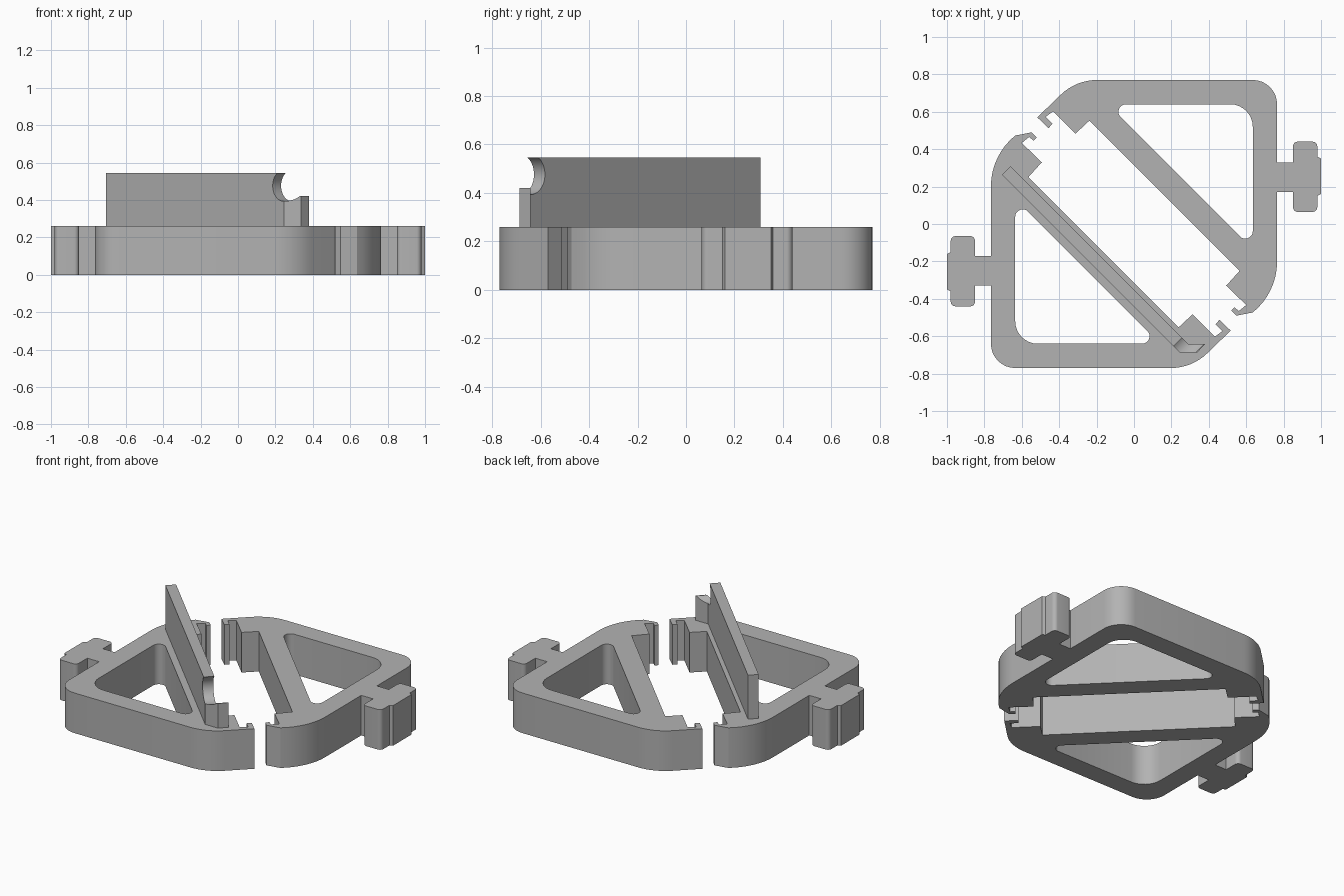
import bpy, bmesh, math
from mathutils import Vector, Matrix

if "Cube" in bpy.data.objects:
    bpy.data.objects.remove(bpy.data.objects["Cube"], do_unlink=True)

HEIGHT = 0.26
grey = bpy.data.materials.new("plain grey")
grey.use_nodes = True
grey.diffuse_color = (0.45, 0.45, 0.45, 1)
grey.node_tree.nodes["Principled BSDF"].inputs["Base Color"].default_value = (0.45, 0.45, 0.45, 1)


def rounded(corners, steps=8):
    """Outline from (x, y) or (x, y, radius) corners."""
    out = []
    for i, c in enumerate(corners):
        p = Vector(c[:2])
        if len(c) == 2:
            out.append(p)
            continue
        a = (Vector(corners[i - 1][:2]) - p).normalized()
        b = (Vector(corners[(i + 1) % len(corners)][:2]) - p).normalized()
        half = a.angle(b) / 2
        centre = p + (a + b).normalized() * c[2] / math.sin(half)
        start = p + a * c[2] / math.tan(half) - centre
        end = p + b * c[2] / math.tan(half) - centre
        sweep = math.atan2(start.cross(end), start.dot(end))
        for k in range(steps + 1):
            out.append(centre + Matrix.Rotation(sweep * k / steps, 2) @ start)
    return out


def prism(name, loops, z0, z1, turn=0):
    """Extrude an outline, with any hole loops, from z0 to z1."""
    bm = bmesh.new()
    for loop in loops:
        vs = [bm.verts.new((p[0], p[1], z0)) for p in loop]
        for i in range(len(vs)):
            bm.edges.new((vs[i - 1], vs[i]))
    bmesh.ops.triangle_fill(bm, use_beauty=True, edges=bm.edges[:])
    ext = bmesh.ops.extrude_face_region(bm, geom=bm.faces[:], use_keep_orig=True)
    top = [g for g in ext["geom"] if isinstance(g, bmesh.types.BMVert)]
    bmesh.ops.translate(bm, verts=top, vec=(0, 0, z1 - z0))
    bmesh.ops.recalc_face_normals(bm, faces=bm.faces[:])
    bmesh.ops.rotate(bm, verts=bm.verts[:], matrix=Matrix.Rotation(turn, 3, "Z"))
    mesh = bpy.data.meshes.new(name)
    bm.to_mesh(mesh)
    bm.free()
    mesh.materials.append(grey)
    ob = bpy.data.objects.new(name, mesh)
    bpy.context.collection.objects.link(ob)
    return ob


def finish(ob):
    bpy.ops.object.select_all(action="DESELECT")
    ob.select_set(True)
    bpy.context.view_layer.objects.active = ob
    bpy.ops.object.shade_smooth_by_angle(angle=math.radians(30))


# Frame half: rounded corner, hooked ends, locating blocks, side tab
frame = rounded([
    (-0.765, -0.77, 0.13), (0.31, -0.77, 0.28), (0.517, -0.57),
    (0.457, -0.513), (0.436, -0.535), (0.473, -0.572), (0.433, -0.602),
    (0.313, -0.483), (0.238, -0.553), (0.24, -0.555), (-0.565, 0.25),
    (-0.493, 0.33), (-0.6, 0.433), (-0.56, 0.466), (-0.537, 0.444),
    (-0.52, 0.463), (-0.547, 0.49), (-0.635, 0.473), (-0.765, 0.368, 0.35),
    (-0.765, -0.17), (-0.85, -0.17), (-0.85, -0.065, 0.025),
    (-0.98, -0.065, 0.025), (-0.98, -0.15), (-1, -0.16), (-1, -0.35),
    (-0.98, -0.36), (-0.98, -0.44, 0.025), (-0.85, -0.44, 0.025),
    (-0.85, -0.33), (-0.765, -0.33)])
window = rounded([(-0.635, -0.64, 0.12), (0.14, -0.64, 0.04), (-0.635, 0.135, 0.04)])
for name, turn in (("left_frame_half", math.pi), ("right_frame_half", 0)):
    finish(prism(name, [frame, window], 0, HEIGHT, turn))

# Upright plate and the short foot at its end
plate = prism("upright_plate", [[(-0.705, 0.263), (0.245, -0.687), (0.29, -0.642),
                                 (-0.66, 0.308)]], HEIGHT - 0.005, 0.545)
foot = prism("plate_foot", [[(0.245, -0.687), (0.338, -0.687), (0.38, -0.642),
                             (0.29, -0.642)]], HEIGHT - 0.005, 0.42)

# Round finger notch through the plate end and foot
axis = Vector((1, 1, 0)).normalized()
bpy.ops.mesh.primitive_cylinder_add(
    vertices=48, radius=0.083, depth=0.5, location=(0.265, -0.665, 0.476),
    rotation=axis.to_track_quat("Z", "Y").to_euler())
cutter = bpy.context.object
cutter.name = "notch_cutter"
cutter.hide_render = True
for ob in (plate, foot):
    mod = ob.modifiers.new("notch", "BOOLEAN")
    mod.operation = "DIFFERENCE"
    mod.solver = "EXACT"
    mod.object = cutter
    bpy.context.view_layer.objects.active = ob
    bpy.ops.object.modifier_apply(modifier=mod.name)
    finish(ob)
bpy.data.objects.remove(cutter, do_unlink=True)
